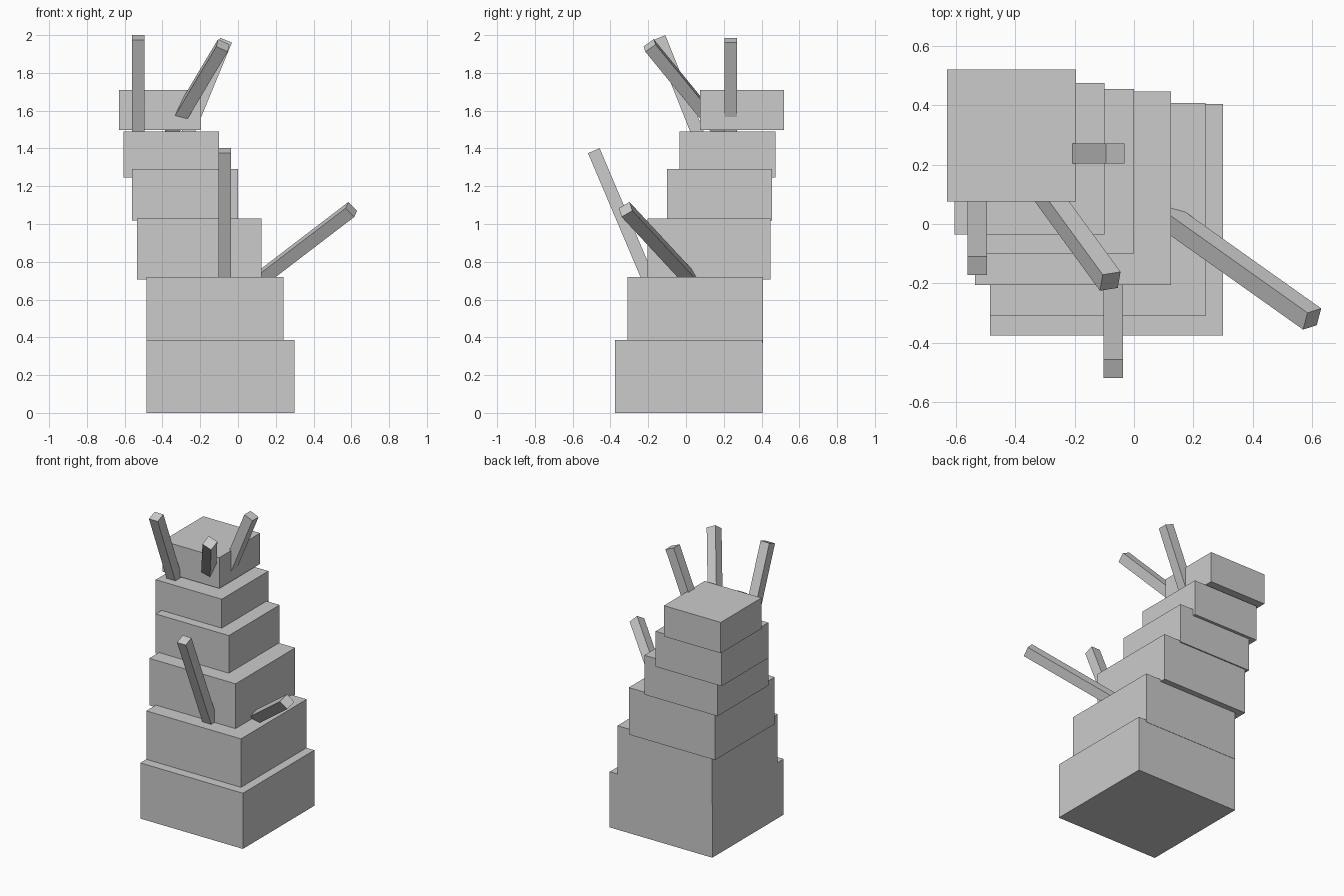
import bpy
from mathutils import Matrix, Vector

if "Cube" in bpy.data.objects:
    bpy.data.objects.remove(bpy.data.objects["Cube"])


def box(name, size, matrix):
    bpy.ops.mesh.primitive_cube_add(size=1)
    ob = bpy.context.object
    ob.name = name
    ob.data.transform(matrix @ Matrix.Diagonal((*size, 1)))
    return ob


# Stacked trunk blocks, shrinking and drifting back-left: (x range, y range, z range)
blocks = [
    ((-0.485, 0.30), (-0.375, 0.405), (0.00, 0.385)),
    ((-0.485, 0.24), (-0.31, 0.407), (0.37, 0.72)),
    ((-0.535, 0.125), (-0.205, 0.447), (0.705, 1.03)),
    ((-0.56, 0.00), (-0.10, 0.455), (1.018, 1.29)),
    ((-0.605, -0.10), (-0.035, 0.475), (1.245, 1.49)),
    ((-0.63, -0.195), (0.075, 0.52), (1.497, 1.71)),
]
for i, spans in enumerate(blocks, 1):
    size = [b - a for a, b in spans]
    centre = Vector([(a + b) / 2 for a, b in spans])
    box(f"trunk_block_{i}", size, Matrix.Translation(centre))

# Square spikes leaning out of the trunk: (tip centre, direction, length)
WIDTH = 0.067
spikes = [
    ((-0.528, -0.14, 1.987), (0, -0.37, 0.93), 0.62),
    ((-0.07, -0.488, 1.388), (0, -0.39, 0.92), 0.80),
    ((0.60, -0.32, 1.077), (0.692, -0.491, 0.529), 0.80),
    ((-0.08, -0.193, 1.945), (0.42, -0.575, 0.702), 0.65),
    ((-0.063, 0.237, 1.973), (0.382, 0, 0.924), 0.60),
]
for i, (tip, direction, length) in enumerate(spikes, 1):
    d = Vector(direction).normalized()
    turn = Vector((0, 0, 1)).rotation_difference(d).to_matrix().to_4x4()
    centre = Vector(tip) - d * length / 2
    box(f"spike_{i}", (WIDTH, WIDTH, length), Matrix.Translation(centre) @ turn)
